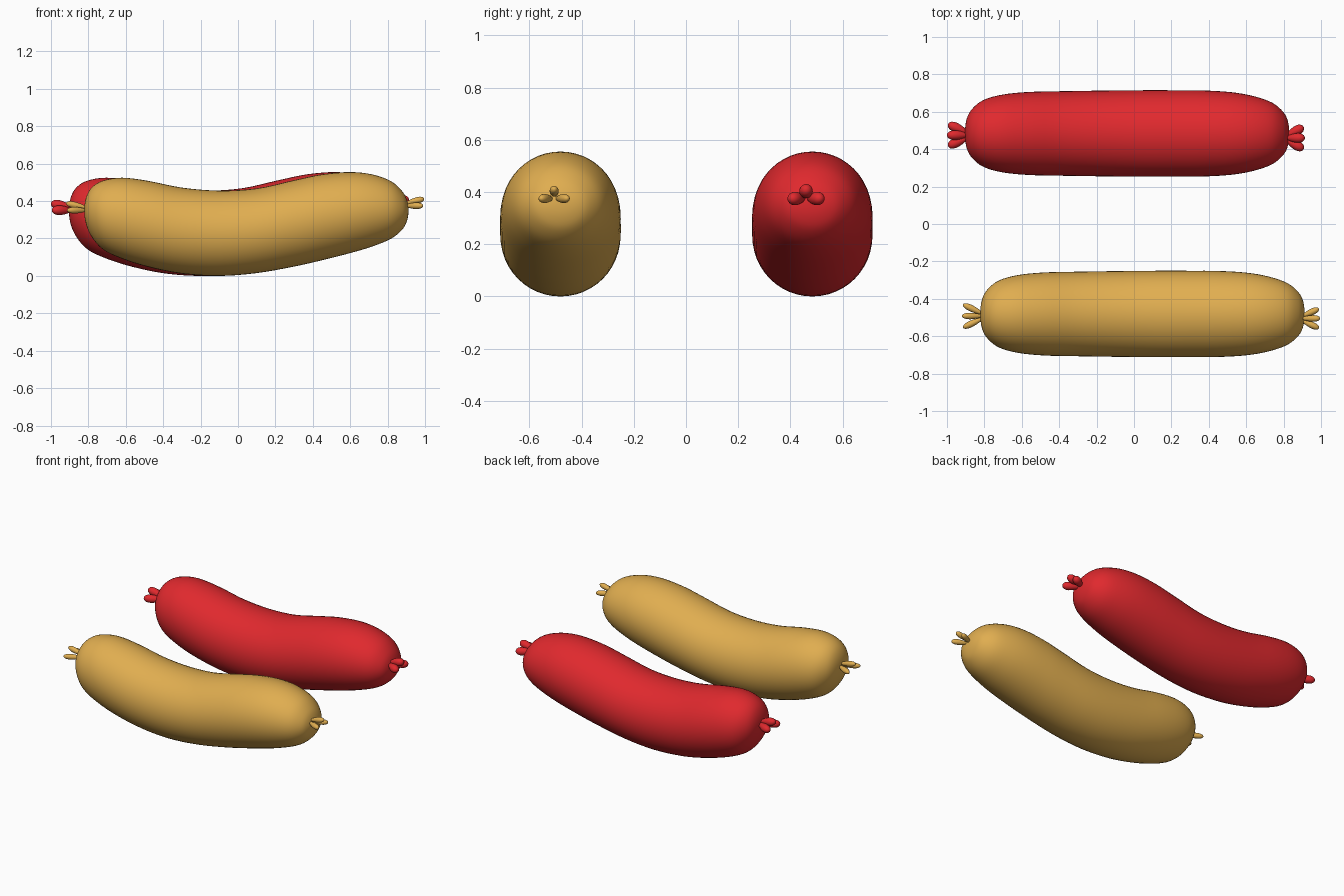
import bpy, bmesh, math
from mathutils import Vector

if "Cube" in bpy.data.objects:
    bpy.data.objects.remove(bpy.data.objects["Cube"])

# Body stations: x, top z, bottom z, half width
STATIONS = [
    (-.822, .35, .35, 0), (-.812, .42, .275, .08), (-.78, .475, .205, .135),
    (-.72, .51, .14, .18), (-.62, .525, .092, .208), (-.48, .508, .048, .222),
    (-.3, .472, .012, .226), (-.1, .456, 0, .229), (.1, .468, .015, .231),
    (.3, .512, .05, .231), (.45, .543, .084, .23), (.6, .555, .122, .221),
    (.72, .542, .158, .2), (.82, .505, .2, .165), (.88, .45, .25, .115),
    (.905, .40, .30, .065), (.912, .355, .355, 0)]


def material(name, color):
    m = bpy.data.materials.new(name)
    m.diffuse_color = (*color, 1)
    m.use_nodes = True
    m.node_tree.nodes["Principled BSDF"].inputs["Base Color"].default_value = m.diffuse_color
    return m


def make_object(name, bm, mat):
    bmesh.ops.recalc_face_normals(bm, faces=bm.faces)
    for f in bm.faces:
        f.smooth = True
    me = bpy.data.meshes.new(name)
    bm.to_mesh(me)
    bm.free()
    me.materials.append(mat)
    ob = bpy.data.objects.new(name, me)
    bpy.context.collection.objects.link(ob)
    return ob


def spline(pts, steps):
    """Catmull-Rom through the stations, mirrored past the poles for round ends."""
    pts = [Vector(p) for p in pts]

    def ghost(pole, nxt):
        return Vector((nxt[0], 2 * pole[1] - nxt[1], 2 * pole[2] - nxt[2], -nxt[3]))
    p = [ghost(pts[0], pts[1])] + pts + [ghost(pts[-1], pts[-2])]
    out = []
    for i in range(1, len(p) - 2):
        a, b, c, d = p[i - 1:i + 3]
        for k in range(steps):
            t = k / steps
            out.append((2 * b + (c - a) * t + (2 * a - 5 * b + 4 * c - d) * t * t
                        + (3 * b - a - 3 * c + d) * t ** 3) / 2)
    return out + [pts[-1]]


def body(name, dx, y, mat, sides=48):
    rows = spline(STATIONS, 4)
    bm = bmesh.new()
    rings = []
    for x, top, bot, ry in rows[1:-1]:
        zc, rz = (top + bot) / 2, (top - bot) / 2
        rings.append([bm.verts.new((x + dx, y + ry * math.cos(a), zc + rz * math.sin(a)))
                      for a in (2 * math.pi * k / sides for k in range(sides))])
    for r, s in zip(rings, rings[1:]):
        for k in range(sides):
            n = (k + 1) % sides
            bm.faces.new((r[k], r[n], s[n], s[k]))
    for row, ring in ((rows[0], rings[0]), (rows[-1], rings[-1])):
        pole = bm.verts.new((row[0] + dx, y, row[1]))
        for k in range(sides):
            bm.faces.new((pole, ring[k], ring[(k + 1) % sides]))
    return make_object(name, bm, mat)


def lobe(name, base, tip, radius, mat):
    """Teardrop fold of the casing: narrow at the base, wide at the tip."""
    base, tip = Vector(base), Vector(tip)
    axis = tip - base
    bm = bmesh.new()
    bmesh.ops.create_uvsphere(bm, u_segments=20, v_segments=14, radius=1)
    for v in bm.verts:
        s = radius * (.78 + .3 * v.co.z)
        v.co = Vector((v.co.x * s, v.co.y * s, v.co.z * axis.length / 2))
    ob = make_object(name, bm, mat)
    ob.location = (base + tip) / 2
    ob.rotation_euler = axis.to_track_quat('Z', 'Y').to_euler()


def knot(name, x, y, z, side, length, spread, radius, mat):
    for part, oy, oz in (("top", 0, .038), ("front", -spread, 0), ("back", spread, 0)):
        reach = length if part == "top" else length - .006
        lobe(f"{name}_{part}_fold", (x - side * .02, y + oy * .15, z + oz * .3),
             (x + side * reach, y + oy * 1.15, z + oz), radius, mat)


mustard = material("mustard_casing", (.745, .42, .08))
red = material("red_casing", (.745, .022, .027))

# Front sausage
body("front_sausage", 0, -.481, mustard)
knot("front_right_knot", .91, -.505, .375, 1, .085, .046, .021, mustard)
knot("front_left_knot", -.82, -.492, .351, -1, .1, .054, .021, mustard)

# Back sausage
body("back_sausage", -.082, .484, red)
knot("back_right_knot", .83, .46, .375, 1, .083, .052, .031, red)
knot("back_left_knot", -.902, .475, .351, -1, .098, .052, .031, red)
